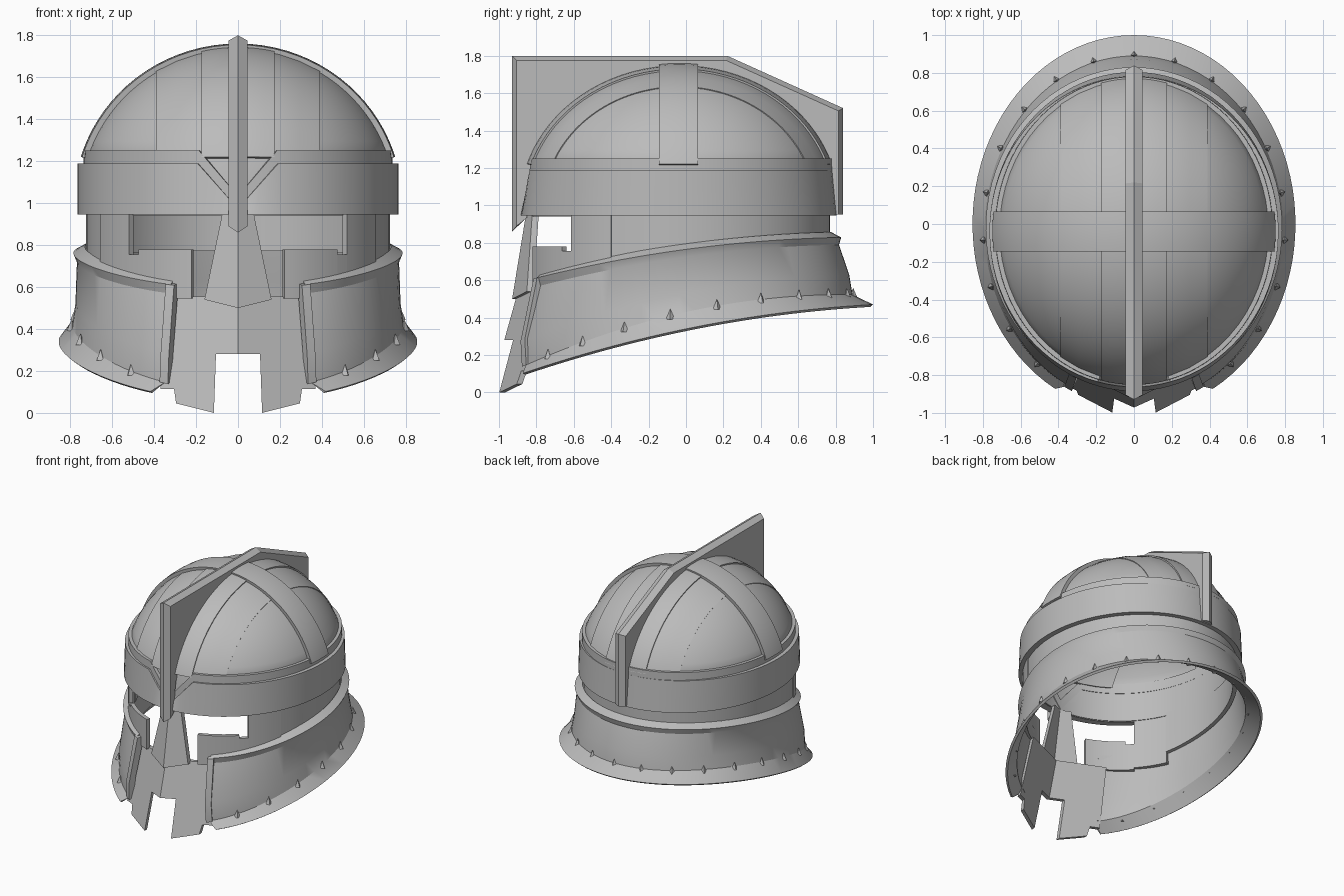
import bpy, bmesh
from math import sin, cos, asin, pi, sqrt, radians
from mathutils import Vector, Matrix

cube = bpy.data.objects.get("Cube")
if cube:
    bpy.data.objects.remove(cube, do_unlink=True)

steel = bpy.data.materials.new("grey_steel")
steel.use_nodes = True
GREY = (0.5, 0.5, 0.5, 1)
steel.diffuse_color = GREY
steel.node_tree.nodes["Principled BSDF"].inputs["Base Color"].default_value = GREY


def finish(name, bm, smooth=True):
    bmesh.ops.recalc_face_normals(bm, faces=bm.faces)
    me = bpy.data.meshes.new(name)
    bm.to_mesh(me)
    bm.free()
    me.materials.append(steel)
    if smooth:
        me.shade_smooth()
        me.set_sharp_from_angle(angle=radians(28))
    ob = bpy.data.objects.new(name, me)
    bpy.context.collection.objects.link(ob)
    return ob


def sweep(name, stations, closed=False):
    """Skin a row of closed cross-sections, capping the ends if open."""
    bm = bmesh.new()
    rows = [[bm.verts.new(p) for p in s] for s in stations]
    n = len(rows[0])
    pairs = list(zip(rows, rows[1:])) + ([(rows[-1], rows[0])] if closed else [])
    for r, s in pairs:
        for i in range(n):
            j = (i + 1) % n
            bm.faces.new((r[i], r[j], s[j], s[i]))
    if not closed:
        bm.faces.new(rows[0])
        bm.faces.new(rows[-1])
    return finish(name, bm)


def plate(name, outline, y_at, thick):
    """Flat slanted plate from an x-z outline, mirrored across x."""
    bm = bmesh.new()
    front = [bm.verts.new((x, y_at(x, z), z)) for x, z in outline]
    back = [bm.verts.new(v.co + Vector((0, thick, 0))) for v in front]
    bm.faces.new(front)
    bm.faces.new(back)
    for i in range(len(front)):
        j = (i + 1) % len(front)
        bm.faces.new((front[i], front[j], back[j], back[i]))
    ob = finish(name, bm, smooth=False)
    ob.modifiers.new("mirror", 'MIRROR')
    return ob


def oval(t, a, b, cy, z):
    return Vector((a * sin(t), cy - b * cos(t), z))


def spread(t0, t1, n):
    return [t0 + (t1 - t0) * i / n for i in range(n + 1)]


# Dome panels: an oval cap with a short straight wall below
CY, ZC = -0.035, 1.0
A, B, H = 0.757, 0.84, 0.735
bm = bmesh.new()
rings = []
low = asin(0.25 / H)
for lat in [None] + spread(low, pi / 2 - 0.03, 18):
    k, z = (cos(low), 0.94) if lat is None else (cos(lat), ZC + H * sin(lat))
    rings.append([bm.verts.new(oval(2 * pi * i / 64, A * k, B * k, CY, z)) for i in range(64)])
for r, s in zip(rings, rings[1:]):
    for i in range(64):
        j = (i + 1) % 64
        bm.faces.new((r[i], r[j], s[j], s[i]))
bm.faces.new(rings[-1])
finish("dome", bm)


# Raised straps lying over the dome
def strap(name, lo, hi, lift, along_y):
    a, b, h = A + lift, B + lift, H + lift
    stations = []
    for u in spread(-1, 1, 40):
        tops = []
        for v in spread(lo, hi, 8):
            across = (v - CY) / b if not along_y else v / a
            reach = sqrt(1 - across ** 2 - (0.22 / h) ** 2)
            s = sin(u * pi / 2) * reach
            z = ZC + h * sqrt(max(0, 1 - across ** 2 - s ** 2))
            tops.append(Vector((v, CY + b * s, z)) if along_y else Vector((a * s, v, z)))
        centre = Vector((0, CY, ZC))
        under = [centre + (p - centre) * 0.95 for p in reversed(tops)]
        stations.append(tops + under)
    sweep(name, stations)


strap("wide_panel", -0.39, 0.39, 0.005, True)
strap("long_strap", -0.175, 0.175, 0.014, True)
strap("cross_strap", -0.145, 0.065, 0.026, False)

# Brow band and rim trim, both dipping in a V at the front
notch = asin(0.19 / 0.75)
half = spread(0, notch, 4) + spread(notch, pi, 40)[1:]
around = half + [2 * pi - t for t in half[-2:0:-1]]


def dip(t):
    return 1.14 * max(0, 0.19 - abs(0.75 * sin(t))) if cos(t) > 0 else 0


sweep("brow_band", [[oval(t, 0.765, 0.845, -0.04, 0.945),
                     oval(t, 0.765, 0.822, -0.04, 1.19 - dip(t)),
                     oval(t, 0.70, 0.78, -0.04, 1.19 - dip(t)),
                     oval(t, 0.70, 0.78, -0.04, 0.945)] for t in around], True)
sweep("rim_trim", [[oval(t, 0.737, 0.817, -0.035, 1.17 - dip(t)),
                    oval(t, 0.735, 0.815, -0.035, 1.25 - dip(t)),
                    oval(t, 0.70, 0.78, -0.035, 1.25 - dip(t)),
                    oval(t, 0.70, 0.78, -0.035, 1.17 - dip(t))] for t in around], True)

# Crest: a plate with a pointed outer edge, hollowed along the dome
arc = [(CY + 0.82 * cos(t), ZC + 0.71 * sin(t)) for t in spread(0, pi, 28)]
tail = [(0.78, 0.95)] + arc + [(-0.85, 0.935)]
edge = [(-0.93, 0.86), (-0.93, 1.8), (0.22, 1.8), (0.84, 1.52), (0.84, 0.95)]
inset = [(-0.905, 0.89), (-0.905, 1.775), (0.215, 1.775), (0.815, 1.505), (0.815, 0.95)]
bm = bmesh.new()
ridge = [bm.verts.new((0, y, z)) for y, z in edge]
sides = [[bm.verts.new((x, y, z)) for y, z in inset + tail] for x in (-0.045, 0.045)]
for s in sides:
    bm.faces.new(s)
    for i in range(len(edge) - 1):
        bm.faces.new((s[i], s[i + 1], ridge[i + 1], ridge[i]))
l, r = sides
for i in range(len(edge) - 1, len(l) - 1):
    bm.faces.new((l[i], l[i + 1], r[i + 1], r[i]))
bm.faces.new((l[4], ridge[4], r[4]))
bm.faces.new((l[0], l[-1], r[-1], r[0], ridge[0]))
finish("crest", bm, smooth=False)


# Helmet wall below the brow, stepped to leave the eye openings
def guard_top(y):
    return 0.77 + 0.135 * y - 0.07 * y * y


def wall(name, t0, t1, top, grow=0.0, low=None, n=8):
    a, b = 0.725 + grow, 0.81 + grow
    stations = []
    for t in spread(t0, t1, n):
        z0 = low if low else guard_top(oval(t, a, b, -0.04, 0).y) - 0.06
        stations.append([oval(t, a, b, -0.04, z0), oval(t, a, b, -0.04, top),
                         oval(t, a - 0.03, b - 0.03, -0.04, top),
                         oval(t, a - 0.03, b - 0.03, -0.04, z0)])
    sweep(name, stations)


cuts = [asin(x / 0.725) for x in (0.22, 0.47, 0.515, 0.65)]
for side, s in (("left", 1), ("right", -1)):
    c = [s * t for t in cuts]
    wall(side + "_cheek", c[0], c[1], 0.78, 0.008, 0.545)
    wall(side + "_eye_corner", c[1], c[2], 0.755, 0.008, 0.545, 2)
    wall(side + "_temple", c[2], c[3], 0.97, 0.008, 0.56)
wall("back_wall", cuts[3], 2 * pi - cuts[3], 0.97, n=48)

# Face plate and nose guard, each with a centre ridge
plate("face_plate",
      [(0, 0.28), (0.105, 0.28), (0.115, 0), (0.295, 0.045), (0.305, 0.115),
       (0.37, 0.115), (0.34, 0.555), (0, 0.555)],
      lambda x, z: -1.05 + 0.45 * x + 0.28 * z, 0.03)
plate("nose_guard", [(0, 0.5), (0.16, 0.54), (0.075, 0.95), (0, 0.95)],
      lambda x, z: -1.011 + 0.45 * x + 0.163 * z, 0.035)

# Neck guard rings: half width, half depth, centre y, start angle, height curve
LIP = (0.785, 0.852, -0.022, 0.42, (0.765, 0.135, -0.07))
NECK = (0.768, 0.84, -0.022, 0.42, (0.725, 0.14, -0.075))
CREASE = (0.775, 0.913, -0.04, 0.455, (0.53, 0.2, -0.1))
FOLD = (0.79, 0.92, -0.03, 0.455, (0.43, 0.22, -0.13))
FLARE = (0.855, 1.0, 0.0, 0.51, (0.34, 0.206, -0.076))


def ring(r, t, grow=0.0, rise=0.0):
    a, b, cy, _, (z0, z1, z2) = r
    p = oval(t, a + grow, b + grow, cy, 0)
    p.z = z0 + z1 * p.y + z2 * p.y ** 2 + rise
    return p


def at(r, f):
    return r[3] + (2 * pi - 2 * r[3]) * f


layers = [(LIP, -0.055, 0.03), (LIP, 0, 0), (NECK, 0, 0), (CREASE, 0, 0), (FOLD, 0, 0),
          (FLARE, 0, 0), (FLARE, -0.015, -0.012), (FOLD, -0.03, 0),
          (CREASE, -0.03, 0), (NECK, -0.035, 0)]
sweep("neck_guard", [[ring(r, at(r, f), g, h) for r, g, h in layers]
                     for f in spread(0, 1, 72)])

# Raised trim along both front edges of the neck guard
trim = [(LIP, 0.008), (CREASE, 0.016), (FOLD, 0.012), (FOLD, -0.035),
        (CREASE, -0.035), (LIP, -0.05)]
for side, s in (("left", 1), ("right", -1)):
    sweep(side + "_edge_trim", [[ring(r, s * (r[3] + d), g) for r, g in trim]
                                for d in (-0.025, 0.03)])

# Small pointed studs along the fold
for i in range(19):
    t = radians(40 + 280 / 18 * i)
    p = ring(FOLD, t, 0.004, 0.008)
    bm = bmesh.new()
    bmesh.ops.create_cone(bm, cap_ends=True, segments=4, radius1=0.024, radius2=0, depth=0.055)
    bmesh.ops.transform(bm, matrix=Matrix.Translation(p) @ Matrix.Rotation(t, 4, 'Z'),
                        verts=bm.verts)
    finish("stud_%02d" % (i + 1), bm, smooth=False)
